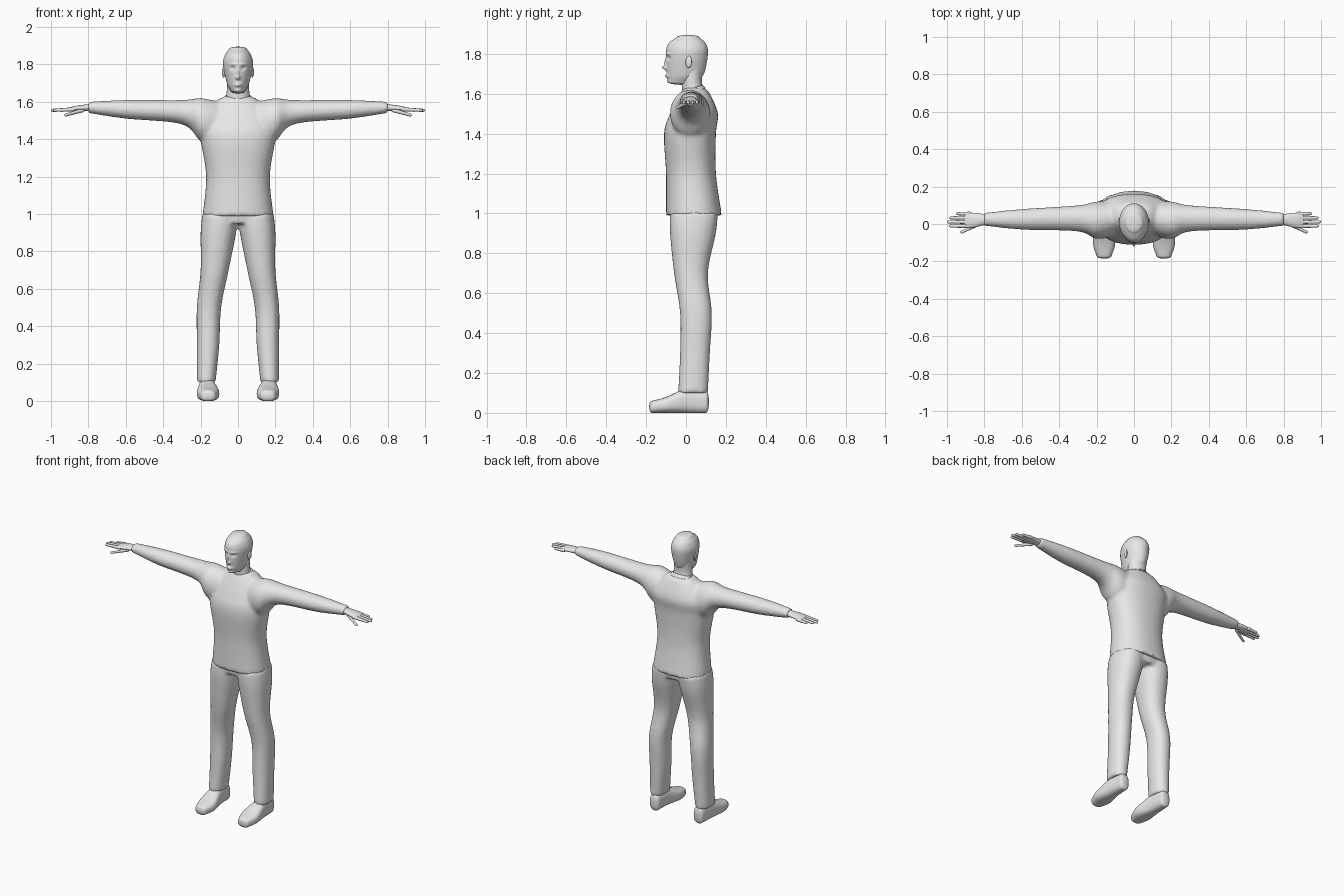
import bpy
import bmesh
import math
from mathutils import Matrix, Vector

if "Cube" in bpy.data.objects:
    bpy.data.objects.remove(bpy.data.objects["Cube"])

grey = bpy.data.materials.new("light grey")
grey.use_nodes = True
colour = (0.8, 0.8, 0.8, 1)
grey.diffuse_color = colour
grey.node_tree.nodes["Principled BSDF"].inputs["Base Color"].default_value = colour

SIDES = (("left", 1), ("right", -1))


def catmull(before, start, end, after, t):
    """Smooth curve from start to end, one value per ring entry."""
    values = []
    for a, b, c, d in zip(before, start, end, after):
        bend = (2 * a - 5 * b + 4 * c - d) * t * t
        twist = (3 * b - a - 3 * c + d) * t ** 3
        values.append((2 * b + (c - a) * t + bend + twist) / 2)
    return values


def shrunk(ring, shift, scale):
    """Copy of a ring, moved along its axis and scaled about its centre."""
    pos, low_a, high_a, low_b, high_b = ring
    result = [pos + shift]
    for low, high in ((low_a, high_a), (low_b, high_b)):
        middle, half = (low + high) / 2, (high - low) / 2 * scale
        result += [middle - half, middle + half]
    return result


def rounded_point(low, high, wave, power):
    bulge = math.copysign(abs(wave) ** (2 / power), wave)
    return (low + high) / 2 + (high - low) / 2 * bulge


def loft(bm, axis, rings, side=1, sides=32, steps=6, power=2, tip=0):
    """Skin rings (position, low a, high a, low b, high b); tip domes both ends."""
    last = len(rings) - 1
    rows = []
    for i in range(last):
        near = rings[max(0, i - 1)], rings[i], rings[i + 1], rings[min(last, i + 2)]
        rows += [catmull(*near, step / steps) for step in range(steps)]
    rows.append(rings[last])
    if tip:
        first, final = rows[0], rows[-1]
        for t in (0.4, 0.7, 0.9, 1):
            scale = math.sqrt(1.02 - t * t)
            rows.insert(0, shrunk(first, -tip * t, scale))
            rows.append(shrunk(final, tip * t, scale))
    axis_a, axis_b = [k for k in range(3) if k != axis]
    loops = []
    for pos, low_a, high_a, low_b, high_b in rows:
        loop = []
        for k in range(sides):
            angle = math.tau * k / sides
            co = Vector()
            co[axis] = pos
            co[axis_a] = rounded_point(low_a, high_a, math.cos(angle), power)
            co[axis_b] = rounded_point(low_b, high_b, math.sin(angle), power)
            co.x *= side
            loop.append(bm.verts.new(co))
        loops.append(loop)
    for low, high in zip(loops, loops[1:]):
        for k in range(sides):
            j = (k + 1) % sides
            bm.faces.new((low[k], low[j], high[j], high[k]))
    bm.faces.new(loops[0])
    bm.faces.new(loops[-1])


def symmetric(profile):
    """Turn (z, half width, front, back) into full rings."""
    return [(z, -half, half, front, back) for z, half, front, back in profile]


def finish(bm, name, merge=False):
    """Make the object; merge fuses overlapping lofts into one cloth surface."""
    bmesh.ops.recalc_face_normals(bm, faces=bm.faces)
    mesh = bpy.data.meshes.new(name)
    bm.to_mesh(mesh)
    bm.free()
    mesh.materials.append(grey)
    for face in mesh.polygons:
        face.use_smooth = True
    ob = bpy.data.objects.new(name, mesh)
    bpy.context.collection.objects.link(ob)
    if merge:
        remesh = ob.modifiers.new("merge", 'REMESH')
        remesh.mode = 'VOXEL'
        remesh.voxel_size = 0.01
        remesh.use_smooth_shade = True
        relax = ob.modifiers.new("relax", 'SMOOTH')
        relax.factor = 0.5
        relax.iterations = 6


# Shirt: body and both sleeves
bm = bmesh.new()
body = [(.99, .19, -.1, .18), (1.2, .17, -.1, .15), (1.4, .2, -.11, .15),
        (1.5, .2, -.08, .16), (1.6, .12, -.03, .12), (1.63, .07, -.01, .09)]
loft(bm, 2, symmetric(body), sides=48, power=2.3)
sleeve = [(.1, -.06, .12, 1.35, 1.6), (.2, -.08, .12, 1.39, 1.62),
          (.3, -.04, .1, 1.48, 1.61), (.6, -.03, .08, 1.51, 1.61),
          (.8, -.01, .06, 1.54, 1.6)]
for label, side in SIDES:
    loft(bm, 0, sleeve, side)
finish(bm, "shirt", merge=True)

# Collar band, higher at the back
bm = bmesh.new()
loft(bm, 2, symmetric([(-.01, .08, -.06, .06), (.01, .07, -.05, .05)]))
bm.transform(Matrix.Translation((0, .04, 1.62)) @ Matrix.Rotation(.3, 4, 'X'))
finish(bm, "collar")

# Trousers: seat and both legs
bm = bmesh.new()
loft(bm, 2, symmetric([(.95, .17, -.07, .15), (1.02, .18, -.08, .16)]), power=2.3)
leg = [(.1, .12, .22, -.04, .11), (.3, .1, .22, -.03, .12), (.5, .09, .22, -.03, .13),
       (.7, .05, .2, -.06, .11), (.9, .01, .2, -.08, .15), (1, 0, .19, -.08, .16)]
for label, side in SIDES:
    loft(bm, 2, leg, side, power=2.2)
finish(bm, "trousers", merge=True)

# Shoes: toe to heel, flat along the ground
shoe = [(-.17, .12, .2, .06), (-.1, .1, .22, .08), (0, .12, .21, .12), (.1, .13, .2, .11)]
for label, side in SIDES:
    bm = bmesh.new()
    rings = [(y, inner, outer, 0, top) for y, inner, outer, top in shoe]
    loft(bm, 1, rings, side, power=2.6, tip=.015)
    finish(bm, label + "_shoe")

# Hands: palm, four fingers and a thumb
palm = [(.78, 0, .05, 1.55, 1.59), (.86, -.02, .06, 1.55, 1.58), (.9, -.02, .06, 1.55, 1.57)]
for label, side in SIDES:
    bm = bmesh.new()
    loft(bm, 0, palm, side, tip=.01)
    bones = [((.83, 0, 1.555), (.92, -.043, 1.53))]
    for i in range(4):
        y = .055 - .022 * i
        bones.append(((.88, y, 1.56), (.99 - .012 * (i - 2) ** 2, y, 1.555)))
    for bone in bones:
        rings = []
        for (x, y, z), r in zip(bone, (.011, .008)):
            rings.append((x, y - r, y + r, z - r, z + r))
        loft(bm, 0, rings, side, sides=12, tip=.01)
    finish(bm, label + "_hand")

# Neck
bm = bmesh.new()
loft(bm, 2, symmetric([(1.58, .07, -.02, .1), (1.66, .06, -.02, .08), (1.74, .06, -.02, .09)]))
finish(bm, "neck")

# Head: egg-shaped loft, narrowed to the front, with the face pressed in and out
bm = bmesh.new()
skull = [(1.66, .04, -.09, .05), (1.7, .06, -.095, .09), (1.8, .08, -.1, .11),
         (1.85, .07, -.09, .1), (1.88, .05, -.05, .07)]
loft(bm, 2, symmetric(skull), sides=96, steps=20, tip=.015)
features = {
    "nose": (0, 1.73, .012, .01, .022), "bridge": (0, 1.755, .008, .02, .01),
    "lips": (0, 1.69, .02, .01, .012), "chin": (0, 1.66, .02, .01, .005),
    "eye": (.03, 1.78, .014, .01, -.01), "brow": (.03, 1.8, .02, .006, .005),
}
for v in bm.verts:
    if v.co.y < 0:
        push = 0
        for x, z, width, height, amount in features.values():
            away = ((abs(v.co.x) - x) / width) ** 2 + ((v.co.z - z) / height) ** 2
            push += amount * math.exp(-away)
        v.co.x *= 1 + v.co.y
        v.co.y -= push * min(1, -v.co.y / .05)
finish(bm, "head")

# Ears
for label, side in SIDES:
    bm = bmesh.new()
    place = Matrix.Translation((side * .077, .013, 1.76)) @ Matrix.Rotation(-.3 * side, 4, 'Z')
    bmesh.ops.create_uvsphere(bm, u_segments=20, v_segments=12, radius=1,
                              matrix=place @ Matrix.Diagonal((.007, .017, .03, 1)))
    finish(bm, label + "_ear")
